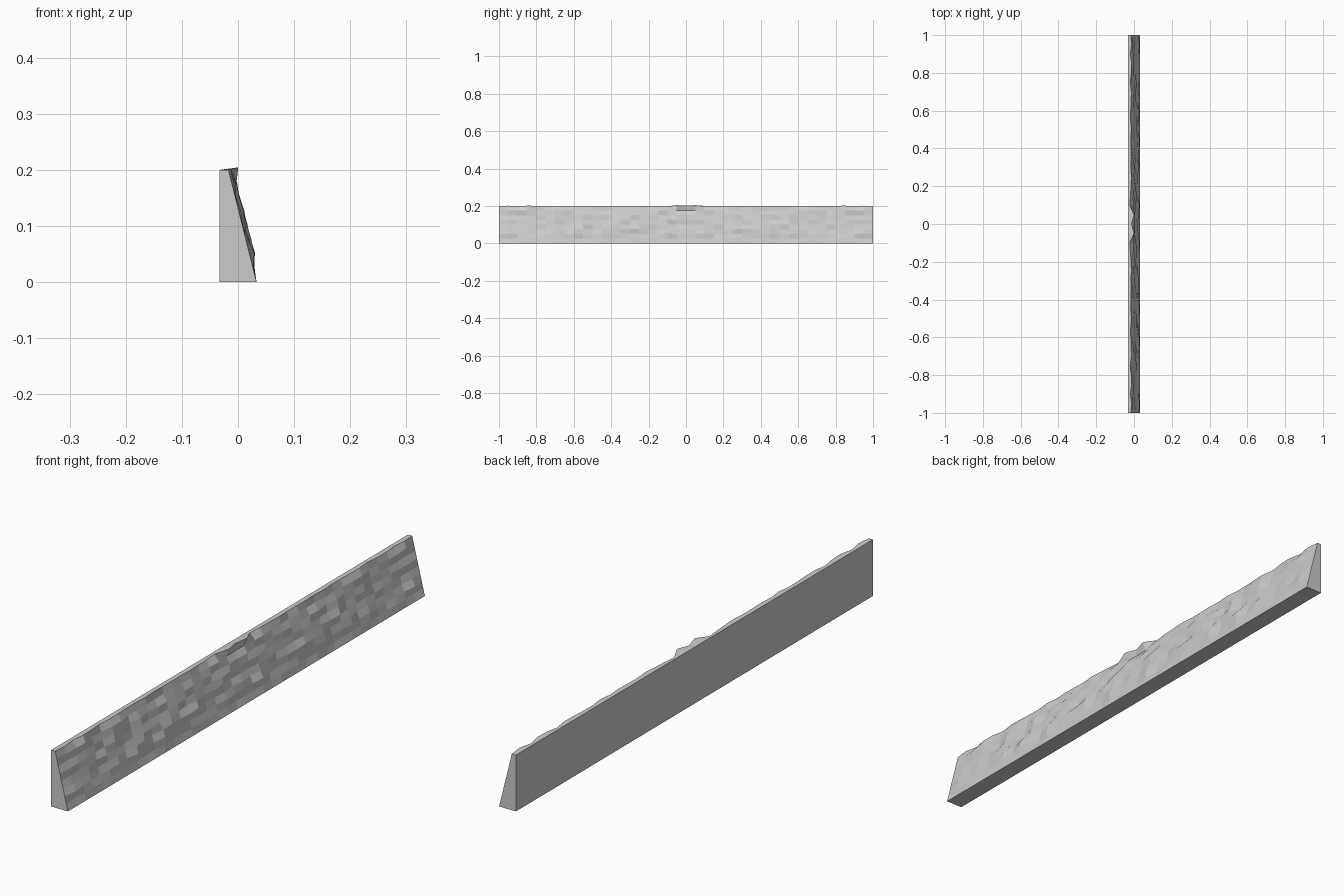
import bpy
import bmesh
import random
from mathutils import Vector

random.seed(7)
cube = bpy.data.objects.get("Cube")
if cube:
    bpy.data.objects.remove(cube, do_unlink=True)

# Stone material
stone = bpy.data.materials.new("grey stone")
stone.use_nodes = True
colour = (0.6, 0.6, 0.6, 1)
stone.diffuse_color = colour
stone.node_tree.nodes["Principled BSDF"].inputs["Base Color"].default_value = colour

COLS, ROWS = 40, 8
BACK, FOOT, TOP, HEIGHT = -0.033, 0.033, -0.017, 0.2
slope = Vector((HEIGHT, 0, FOOT - TOP)).normalized()
half = COLS // 2


def bump(col, row):
    """Depth of the rough face: clean at the foot and both ends."""
    if row == 0 or col == half:
        return 0
    if row == ROWS:
        crest = {0: 0.005, 1: 0.018, 2: -0.006}
        return crest.get(col, random.uniform(-0.005, 0.005))
    limit = 0.005 if row == 1 else 0.01
    return random.uniform(-0.003, limit)


# One half of the relief is rolled, then reused for the other half
relief = [[bump(c, r) for r in range(ROWS + 1)] for c in range(half + 1)]

bm = bmesh.new()
grid, back_top, back_foot = [], [], []
for c in range(COLS + 1):
    y = 2 * c / COLS - 1
    column = []
    for r in range(ROWS + 1):
        t = r / ROWS
        base = Vector((FOOT + (TOP - FOOT) * t, y, HEIGHT * t))
        column.append(bm.verts.new(base + slope * relief[abs(c - half)][r]))
    grid.append(column)
    back_top.append(bm.verts.new((BACK, y, HEIGHT)))
    back_foot.append(bm.verts.new((BACK, y, 0)))

# Rough face, top, back and underside
for c in range(COLS):
    n = c + 1
    for r in range(ROWS):
        bm.faces.new((grid[c][r], grid[n][r], grid[n][r + 1], grid[c][r + 1]))
    bm.faces.new((grid[c][-1], grid[n][-1], back_top[n], back_top[c]))
    bm.faces.new((back_top[c], back_top[n], back_foot[n], back_foot[c]))
    bm.faces.new((back_foot[c], back_foot[n], grid[n][0], grid[c][0]))

# Flat ends
for c in (0, COLS):
    bm.faces.new(grid[c] + [back_top[c], back_foot[c]])
bmesh.ops.recalc_face_normals(bm, faces=bm.faces)

mesh = bpy.data.meshes.new("stone_wall")
bm.to_mesh(mesh)
bm.free()
mesh.materials.append(stone)
wall = bpy.data.objects.new("stone_wall", mesh)
bpy.context.collection.objects.link(wall)
